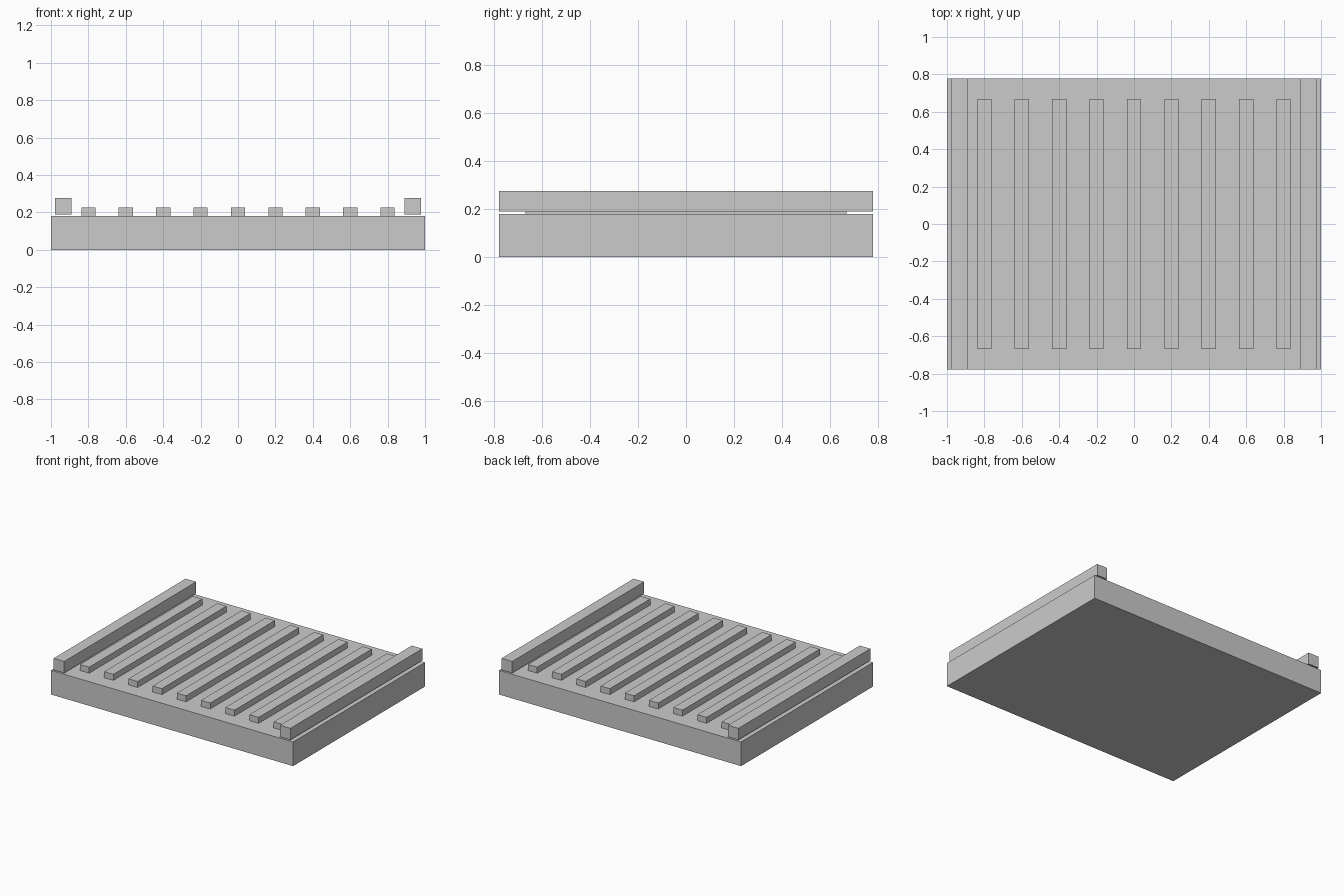
import bpy

if "Cube" in bpy.data.objects:
    bpy.data.objects.remove(bpy.data.objects["Cube"])


def box(name, x, y, z):
    """Box from (min, max) ranges, with its origin at its centre."""
    size = [r[1] - r[0] for r in (x, y, z)]
    centre = [(r[0] + r[1]) / 2 for r in (x, y, z)]
    bpy.ops.mesh.primitive_cube_add(size=1, location=centre)
    ob = bpy.context.object
    ob.name = name
    ob.scale = size
    bpy.ops.object.transform_apply(location=False, rotation=False, scale=True)
    return ob


# Base slab
box("base", (-1, 1), (-0.778, 0.778), (0, 0.18))

# Nine raised slats, evenly spaced across the base
for i in range(9):
    cx = -0.8 + 0.2 * i
    box(f"slat_{i + 1}", (cx - 0.038, cx + 0.038), (-0.667, 0.667), (0.18, 0.225))

# Side rails, floating just above the base
for side, cx in (("left", -0.934), ("right", 0.934)):
    box(f"{side}_rail", (cx - 0.0435, cx + 0.0435), (-0.778, 0.778), (0.189, 0.276))
